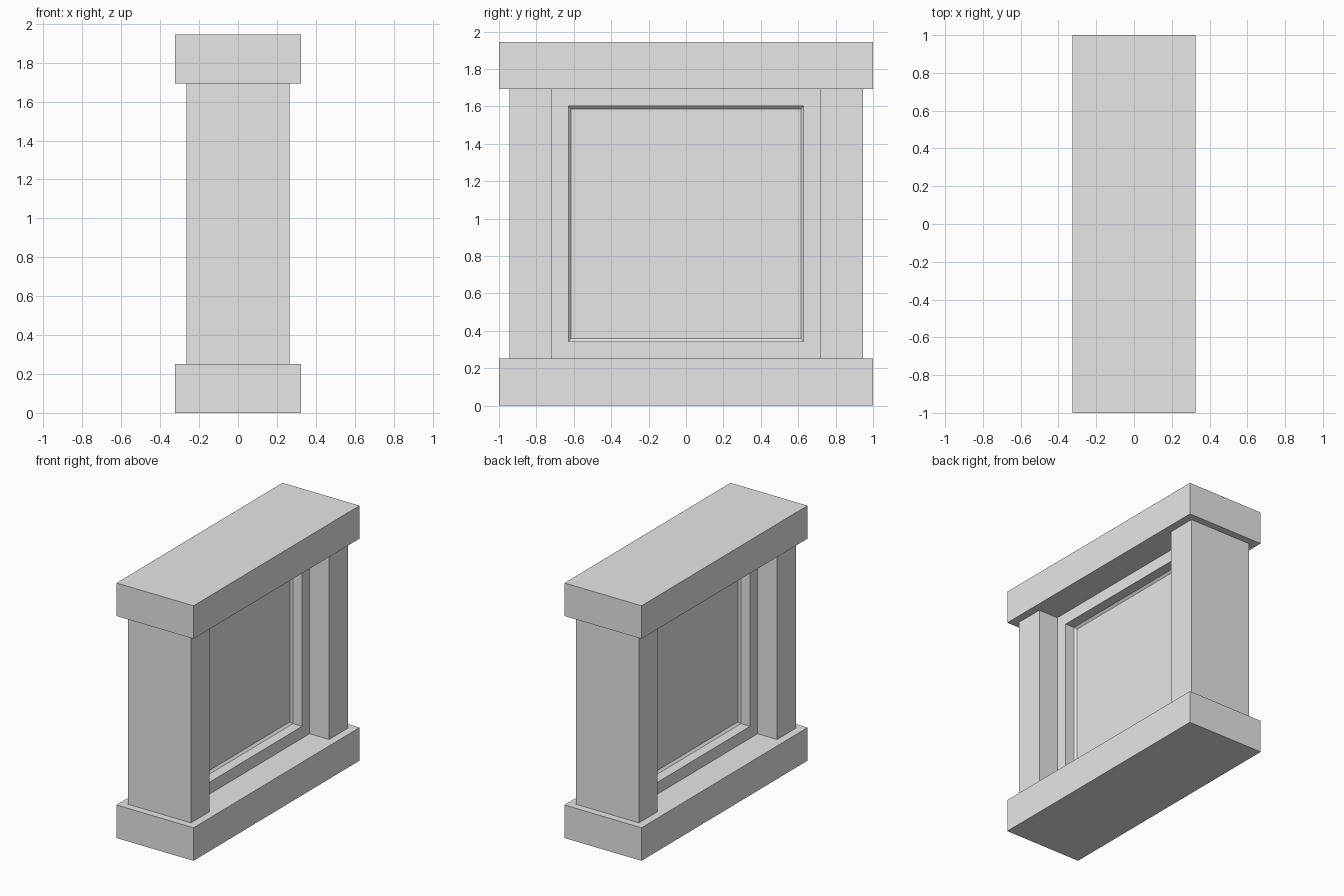
import bpy
import bmesh
from mathutils import Matrix, Vector

cube = bpy.data.objects.get("Cube")
if cube:
    bpy.data.objects.remove(cube, do_unlink=True)

# Single stone colour
stone = bpy.data.materials.new("light grey")
stone.use_nodes = True
grey = (0.8, 0.8, 0.8, 1)
stone.diffuse_color = grey
stone.node_tree.nodes["Principled BSDF"].inputs["Base Color"].default_value = grey

HEIGHT = 1.945
SLAB = 0.252          # thickness of base and cap
MID = HEIGHT / 2
SHAFT = HEIGHT - 2 * SLAB
INNER, OUTER = 0.72, 0.945   # pillar extents along y


def box(name, size, centre, shape=None):
    """Add a box, optionally reshaped by a bmesh function."""
    bm = bmesh.new()
    bmesh.ops.create_cube(bm, size=1, matrix=Matrix.LocRotScale(None, None, Vector(size)))
    bm.normal_update()
    if shape:
        shape(bm)
    mesh = bpy.data.meshes.new(name)
    bm.to_mesh(mesh)
    bm.free()
    mesh.materials.append(stone)
    obj = bpy.data.objects.new(name, mesh)
    obj.location = centre
    bpy.context.collection.objects.link(obj)
    return obj


def recess_sides(bm):
    """Sink a panel with a small chamfer into both broad faces."""
    sides = [f for f in bm.faces if abs(f.normal.x) > 0.9]
    for face in sides:
        for thickness, depth in ((0.091, 0), (0, -0.077), (0.015, -0.015)):
            bmesh.ops.inset_region(bm, faces=[face], thickness=thickness,
                                   depth=depth, use_even_offset=True)
            bm.normal_update()


# Base and cap slabs
box("base_slab", (0.65, 2, SLAB), (0, 0, SLAB / 2))
box("cap_slab", (0.65, 2, SLAB), (0, 0, HEIGHT - SLAB / 2))

# Pillars at both ends
for name, side in (("front_pillar", -1), ("back_pillar", 1)):
    box(name, (0.53, OUTER - INNER, SHAFT), (0, side * (INNER + OUTER) / 2, MID))

# Wall between the pillars with a recessed panel on each side
box("panel_wall", (0.2, 2 * INNER, SHAFT), (0, 0, MID), recess_sides)
